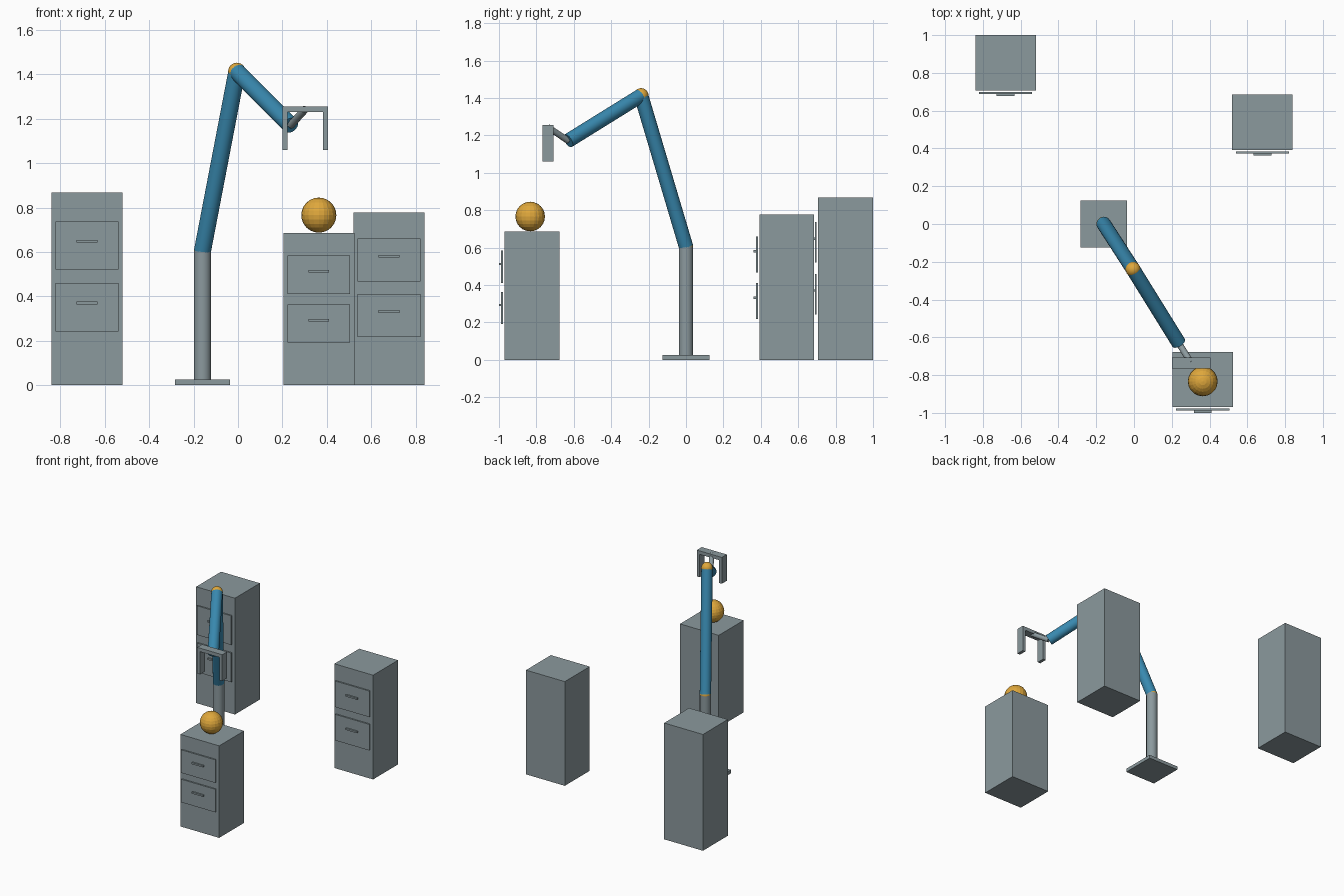
import bpy
from mathutils import Vector

if "Cube" in bpy.data.objects:
    bpy.data.objects.remove(bpy.data.objects["Cube"])


def material(name, rgb):
    m = bpy.data.materials.new(name)
    m.diffuse_color = (*rgb, 1)
    m.use_nodes = True
    m.node_tree.nodes["Principled BSDF"].inputs["Base Color"].default_value = m.diffuse_color
    return m


GREY = material("steel grey", (0.26, 0.32, 0.34))
BLUE = material("arm blue", (0.04, 0.25, 0.43))
AMBER = material("amber", (0.74, 0.39, 0.045))


def finish(name, mat, smooth=False):
    ob = bpy.context.object
    ob.name = name
    ob.data.materials.append(mat)
    if smooth:
        bpy.ops.object.shade_smooth_by_angle()
    return ob


def box(name, lo, hi, mat=GREY):
    lo, hi = Vector(lo), Vector(hi)
    bpy.ops.mesh.primitive_cube_add(size=1, location=(lo + hi) / 2)
    bpy.context.object.scale = hi - lo
    bpy.ops.object.transform_apply(location=False, rotation=False, scale=True)
    return finish(name, mat)


def rod(name, a, b, radius, mat, sides=24):
    a, b = Vector(a), Vector(b)
    d = b - a
    bpy.ops.mesh.primitive_cylinder_add(
        vertices=sides, radius=radius, depth=d.length, location=(a + b) / 2,
        rotation=d.to_track_quat('Z', 'Y').to_euler())
    return finish(name, mat, True)


def ball(name, centre, radius, segments, rings, smooth):
    bpy.ops.mesh.primitive_uv_sphere_add(
        segments=segments, ring_count=rings, radius=radius, location=centre)
    return finish(name, AMBER, smooth)


# Filing cabinets: two drawers each, spaced in proportion to the height
def cabinet(label, x, front, height):
    box(label + "_cabinet", (x - 0.16, front, 0), (x + 0.16, front + 0.293, height))
    for row, share in (("upper", 0.725), ("lower", 0.405)):
        z, h = share * height, 0.125 * height
        box(f"{label}_{row}_drawer", (x - 0.141, front - 0.018, z - h),
            (x + 0.141, front - 0.008, z + h))
        z += 0.022 * height
        box(f"{label}_{row}_handle", (x - 0.047, front - 0.03, z - 0.006),
            (x + 0.047, front - 0.018, z + 0.006))


cabinet("back", -0.68, 0.707, 0.867)
cabinet("right", 0.68, 0.392, 0.777)
cabinet("front", 0.364, -0.97, 0.686)

# Arm: base, column, two links and joints
shoulder = (-0.16, 0, 0.605)
elbow = (-0.005, -0.24, 1.413)
wrist = (0.237, -0.63, 1.171)
palm = (0.303, -0.737, 1.243)
box("arm_base", (-0.284, -0.125, 0), (-0.036, 0.125, 0.025))
rod("column", (-0.16, 0, 0.025), shoulder, 0.0385, GREY)
rod("upper_arm", shoulder, elbow, 0.0385, BLUE)
rod("forearm", elbow, wrist, 0.0385, BLUE)
ball("shoulder_joint", shoulder, 0.0385, 24, 12, True)
ball("elbow_joint", elbow, 0.0395, 24, 12, True)
rod("wrist_link", wrist, palm, 0.017, GREY, 16)

# Gripper: palm bar with a finger at each end
box("gripper_palm", (0.2, -0.766, 1.23), (0.406, -0.708, 1.256))
for side, x in (("left", 0.2), ("right", 0.383)):
    box(side + "_finger", (x, -0.766, 1.06), (x + 0.023, -0.708, 1.23))

# Ball resting on the front cabinet
ball("ball", (0.364, -0.833, 0.766), 0.079, 20, 12, False)
